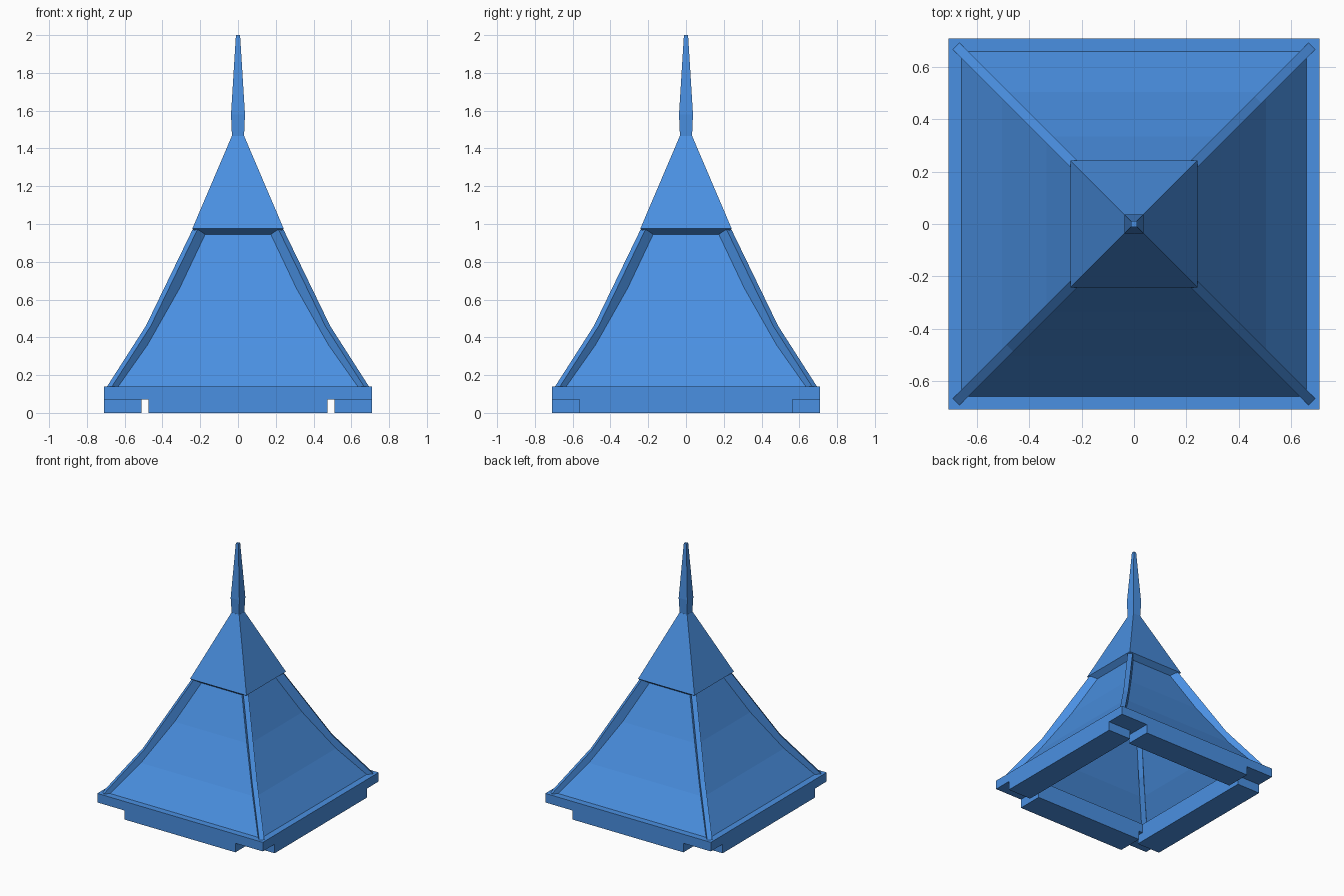
import bpy, bmesh
from mathutils import Vector

cube = bpy.data.objects.get("Cube")
if cube:
    bpy.data.objects.remove(cube, do_unlink=True)

blue = bpy.data.materials.new("roof_blue")
blue.use_nodes = True
colour = (0.0685, 0.279, 0.76, 1)
blue.diffuse_color = colour
blue.node_tree.nodes["Principled BSDF"].inputs["Base Color"].default_value = colour


def loft(name, rings, cap_start=False, cap_end=False, closed=False):
    """Join four-point rings into one flat-shaded mesh."""
    bm = bmesh.new()
    loops = [[bm.verts.new(p) for p in ring] for ring in rings]
    pairs = list(zip(loops, loops[1:]))
    if closed:
        pairs.append((loops[-1], loops[0]))
    for a, b in pairs:
        for i in range(4):
            j = (i + 1) % 4
            bm.faces.new((a[i], a[j], b[j], b[i]))
    if cap_start:
        bm.faces.new(loops[0][::-1])
    if cap_end:
        bm.faces.new(loops[-1])
    bmesh.ops.recalc_face_normals(bm, faces=bm.faces)
    mesh = bpy.data.meshes.new(name)
    bm.to_mesh(mesh)
    bm.free()
    mesh.materials.append(blue)
    obj = bpy.data.objects.new(name, mesh)
    bpy.context.collection.objects.link(obj)
    return obj


def rectangle(x0, x1, y0, y1, z):
    return [(x0, y0, z), (x1, y0, z), (x1, y1, z), (x0, y1, z)]


def square(half, z):
    return rectangle(-half, half, -half, half, z)


def box(name, x0, x1, y0, y1, z0, z1):
    return loft(name, [rectangle(x0, x1, y0, y1, z) for z in (z0, z1)], True, True)


# Base: a square frame on four rails that stop short of the corners
outer, inner, step, top = 0.71, 0.51, 0.07, 0.14
loft("base_frame", [square(outer, step), square(outer, top),
                    square(inner, top), square(inner, step)], closed=True)
box("front_rail", -0.475, 0.475, -outer, -inner, 0, step)
box("back_rail", -0.475, 0.475, inner, outer, 0, step)
box("left_rail", inner, outer, -0.565, 0.565, 0, step)
box("right_rail", -outer, -inner, -0.565, 0.565, 0, step)

# Flared roof, open underneath
hip = [(0.66, top), (0.505, 0.36), (0.335, 0.66), (0.2, 0.945)]
loft("roof", [square(h, z) for h, z in hip])

# Upper cap with a sloping soffit, and the spire
loft("upper_cap", [square(0.2, 0.945), square(0.242, 0.975), square(0.033, 1.465)],
     True, True)
loft("spire", [square(0.032, 1.465), square(0.037, 1.58), square(0.011, 2.0)],
     True, True)

# Ribs along the four hips
crest = [(0.68, top), (0.475, 0.46), (0.228, 0.97)]
sole = [(0.635, top), (0.42, 0.46), (0.18, 0.95)]
for end, sy in (("front", -1), ("back", 1)):
    for side, sx in (("left", 1), ("right", -1)):
        across = Vector((sx, -sy, 0)) * 0.013
        rings = []
        for (c, cz), (s, sz) in zip(crest, sole):
            upper = Vector((sx * c, sy * c, cz))
            lower = Vector((sx * s, sy * s, sz))
            rings.append([upper - across, upper + across, lower + across, lower - across])
        loft(f"{end}_{side}_rib", rings, True, True)
